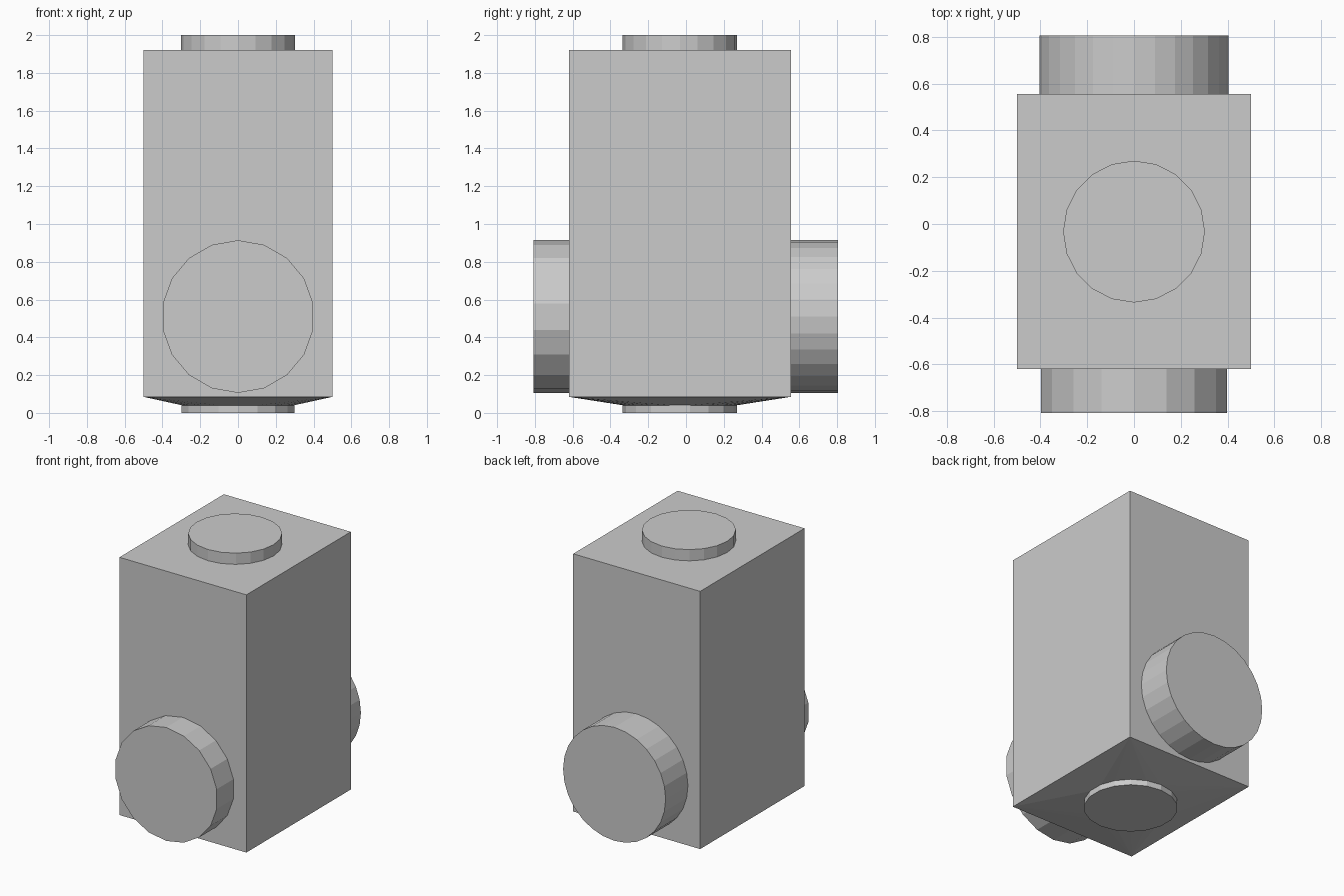
import bpy
import bmesh
from math import radians
from mathutils import Matrix, Vector

if "Cube" in bpy.data.objects:
    bpy.data.objects.remove(bpy.data.objects["Cube"], do_unlink=True)

GREY = (0.6, 0.6, 0.6, 1)
grey = bpy.data.materials.new("plain grey")
grey.use_nodes = True
grey.diffuse_color = GREY
grey.node_tree.nodes["Principled BSDF"].inputs["Base Color"].default_value = GREY

X, FRONT, BACK = 0.5, -0.62, 0.555
BASE, TOP = 0.085, 1.92
MID = (FRONT + BACK) / 2


def finish(name, bm):
    bmesh.ops.recalc_face_normals(bm, faces=bm.faces)
    mesh = bpy.data.meshes.new(name)
    bm.to_mesh(mesh)
    bm.free()
    mesh.materials.append(grey)
    obj = bpy.data.objects.new(name, mesh)
    bpy.context.collection.objects.link(obj)
    return obj


def disc(name, start, end, radius, sides):
    """Flat-shaded cylinder running from start to end."""
    start, end = Vector(start), Vector(end)
    axis = end - start
    turn = axis.to_track_quat("Z", "Y").to_matrix().to_4x4()
    bm = bmesh.new()
    bmesh.ops.create_cone(bm, cap_ends=True, segments=sides, radius1=radius,
                          radius2=radius, depth=axis.length,
                          matrix=Matrix.Translation((start + end) / 2) @ turn)
    return finish(name, bm)


# Tall block, its underside sloping down to a ring around the bottom stud
bm = bmesh.new()
bmesh.ops.create_cube(bm, size=1)
bmesh.ops.scale(bm, verts=bm.verts, vec=(2 * X, BACK - FRONT, TOP - BASE))
bmesh.ops.translate(bm, verts=bm.verts, vec=(0, MID, (TOP + BASE) / 2))
under = [f for f in bm.faces if f.normal.z < -0.5]
bmesh.ops.delete(bm, geom=under, context="FACES_ONLY")
corners = [v for v in bm.verts if v.co.z < 1]
ring = bmesh.ops.create_circle(bm, segments=18, radius=0.3,
                               matrix=Matrix.Translation((0, MID, 0.04)))["verts"]
hull = bmesh.ops.convex_hull(bm, input=corners + ring)
lid = [f for f in bm.faces if all(v in corners for v in f.verts)]
bmesh.ops.delete(bm, geom=lid, context="FACES_ONLY")
finish("block", bm)

# Studs above and below
disc("top_stud", (0, MID, TOP - 0.02), (0, MID, 2.0), 0.303, 20)
disc("bottom_stud", (0, MID, 0.06), (0, MID, 0), 0.303, 18)

# Round bosses near the foot, front and back
disc("front_boss", (0, FRONT + 0.02, 0.51), (0, -0.808, 0.51), 0.404, 18)
disc("back_boss", (0, BACK - 0.02, 0.51), (0, 0.806, 0.51), 0.404, 28)
